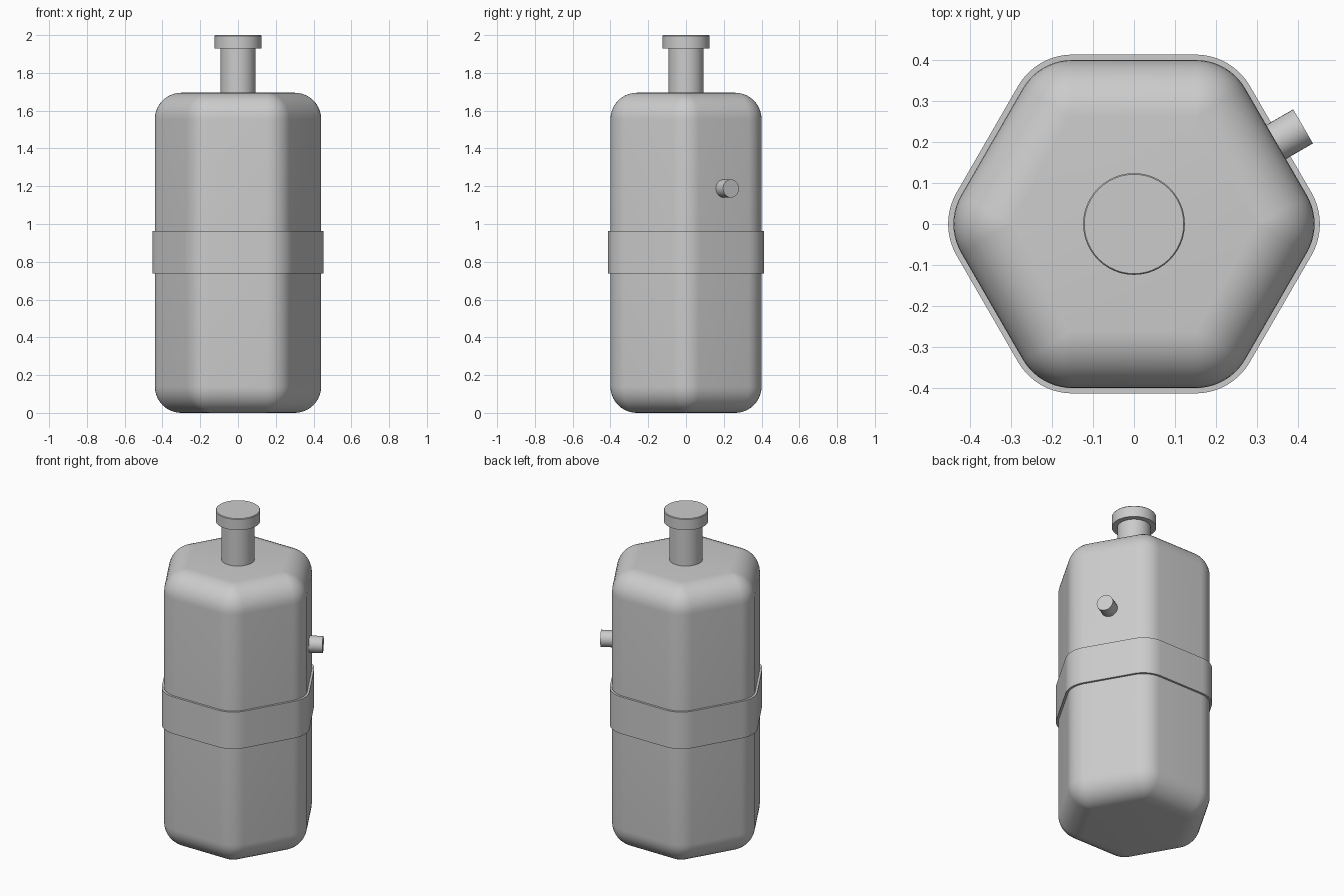
import bpy, bmesh
from math import sin, cos, pi, radians
from mathutils import Matrix

cube = bpy.data.objects.get("Cube")
if cube:
    bpy.data.objects.remove(cube, do_unlink=True)

grey = bpy.data.materials.new("light grey")
grey.use_nodes = True
grey.diffuse_color = (0.6, 0.6, 0.6, 1)
grey.node_tree.nodes["Principled BSDF"].inputs["Base Color"].default_value = grey.diffuse_color


def hexagon(core, radius, z, steps=10):
    """Hexagon of inner apothem core, grown outward by radius with round corners."""
    points = []
    for corner in range(6):
        a = corner * pi / 3
        reach = core / cos(pi / 6)
        for i in range(steps + 1):
            t = a + (i / steps - 0.5) * pi / 3
            points.append((reach * cos(a) + radius * cos(t),
                           reach * sin(a) + radius * sin(t), z))
    return points


def circle(radius, z, sides=48):
    return [(radius * cos(2 * pi * i / sides), radius * sin(2 * pi * i / sides), z)
            for i in range(sides)]


def loft(name, outlines, matrix=Matrix()):
    """Skin a stack of equal outlines and close both ends."""
    bm = bmesh.new()
    rings = [[bm.verts.new(p) for p in outline] for outline in outlines]
    for low, high in zip(rings, rings[1:]):
        n = len(low)
        for i in range(n):
            j = (i + 1) % n
            bm.faces.new((low[i], low[j], high[j], high[i]))
    bm.faces.new(rings[0][::-1])
    bm.faces.new(rings[-1])
    bm.transform(matrix)
    mesh = bpy.data.meshes.new(name)
    bm.to_mesh(mesh)
    bm.free()
    mesh.materials.append(grey)
    obj = bpy.data.objects.new(name, mesh)
    bpy.context.collection.objects.link(obj)
    bpy.ops.object.select_all(action='DESELECT')
    obj.select_set(True)
    bpy.context.view_layer.objects.active = obj
    bpy.ops.object.shade_smooth_by_angle(angle=radians(35))
    return obj


# Tank body: hexagonal, every edge rounded by the same radius
CORE, ROUND, HEIGHT = 0.26, 0.14, 1.695
arc = [i / 10 * pi / 2 for i in range(11)]
floor = [hexagon(CORE, max(ROUND * sin(a), 0.001), ROUND - ROUND * cos(a)) for a in arc]
roof = [hexagon(CORE, max(ROUND * sin(a), 0.001), HEIGHT - ROUND + ROUND * cos(a))
        for a in reversed(arc)]
loft("tank_body", floor + roof)

# Strap around the middle
loft("strap", [hexagon(CORE, 0.153, z) for z in (0.737, 0.964)])

# Neck and cap
loft("neck", [circle(0.093, z) for z in (1.66, 1.94)])
loft("cap", [circle(0.124, 1.93), circle(0.124, 1.996), circle(0.121, 2.0)])

# Side spout, square to the back left face
aim = (Matrix.Translation((0, 0, 1.188)) @ Matrix.Rotation(radians(30), 4, 'Z')
       @ Matrix.Rotation(radians(90), 4, 'Y'))
loft("side_spout", [circle(0.048, d, 32) for d in (0.36, 0.476)], aim)
